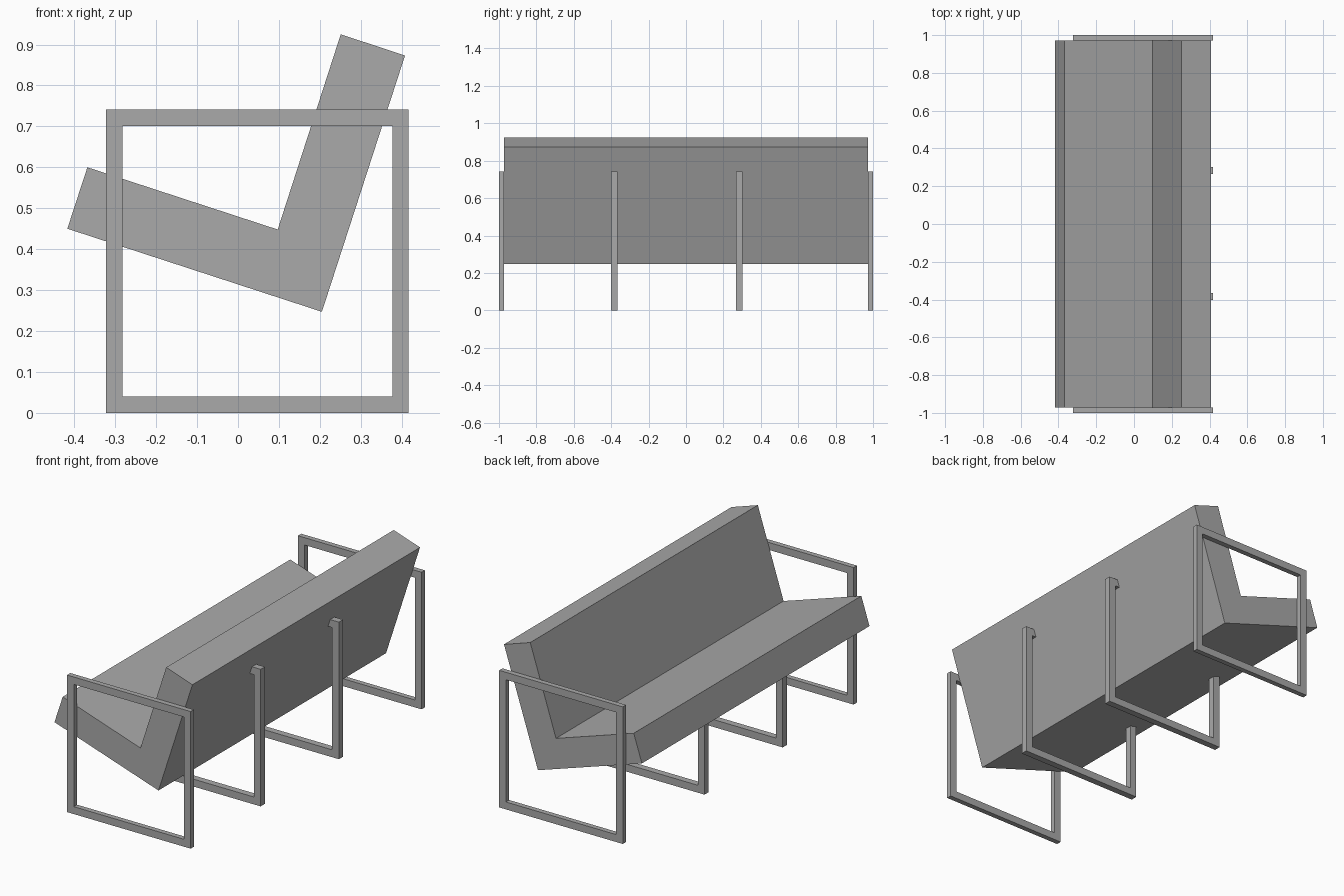
import bpy
import bmesh

cube = bpy.data.objects.get("Cube")
if cube:
    bpy.data.objects.remove(cube, do_unlink=True)

grey = bpy.data.materials.new("plain grey")
grey.use_nodes = True
colour = (0.4, 0.4, 0.4, 1)
grey.diffuse_color = colour
grey.node_tree.nodes["Principled BSDF"].inputs["Base Color"].default_value = colour


def extrude_profile(name, points, faces, y0, y1):
    """Fill faces of an x-z profile at y0 and extrude them to y1."""
    bm = bmesh.new()
    verts = [bm.verts.new((x, y0, z)) for x, z in points]
    flat = [bm.faces.new([verts[i] for i in f]) for f in faces]
    new = bmesh.ops.extrude_face_region(bm, geom=flat, use_keep_orig=True)["geom"]
    moved = [v for v in new if isinstance(v, bmesh.types.BMVert)]
    bmesh.ops.translate(bm, verts=moved, vec=(0, y1 - y0, 0))
    bmesh.ops.recalc_face_normals(bm, faces=bm.faces)
    mesh = bpy.data.meshes.new(name)
    bm.to_mesh(mesh)
    bm.free()
    mesh.materials.append(grey)
    obj = bpy.data.objects.new(name, mesh)
    bpy.context.collection.objects.link(obj)
    return obj


# Tilted one-piece seat and backrest
END = 0.972
cushion = [(-0.417, 0.45), (-0.368, 0.6), (0.097, 0.448),
           (0.251, 0.925), (0.408, 0.873), (0.205, 0.247)]
extrude_profile("seat_and_back", cushion, [range(6)], -END, END)

# Closed square frames at both ends
X0, X1, TOP, BAR = -0.322, 0.417, 0.741, 0.04


def rectangle(inset):
    a, b, c, d = X0 + inset, X1 - inset, inset, TOP - inset
    return [(a, c), (b, c), (b, d), (a, d)]


ring = [(i, (i + 1) % 4, (i + 1) % 4 + 4, i + 4) for i in range(4)]
for name, side in (("front_end_frame", -1), ("rear_end_frame", 1)):
    extrude_profile(name, rectangle(0) + rectangle(BAR), ring, side * END, side)


# Open inner frames: they stop where they meet the cushion
def underside(x):
    return 0.45 - 0.326 * (x + 0.417)


def back_face(z):
    return 0.205 + 0.324 * (z - 0.247)


xi, xo, zi = X0 + BAR, X1 - BAR, TOP - BAR
hook = [(X0, underside(X0)), (X0, 0), (X1, 0), (X1, TOP),
        (back_face(TOP), TOP), (back_face(zi), zi), (xo, zi),
        (xo, BAR), (xi, BAR), (xi, underside(xi))]
for name, y in (("front_inner_frame", -0.384), ("rear_inner_frame", 0.284)):
    extrude_profile(name, hook, [range(len(hook))], y - 0.018, y + 0.018)
